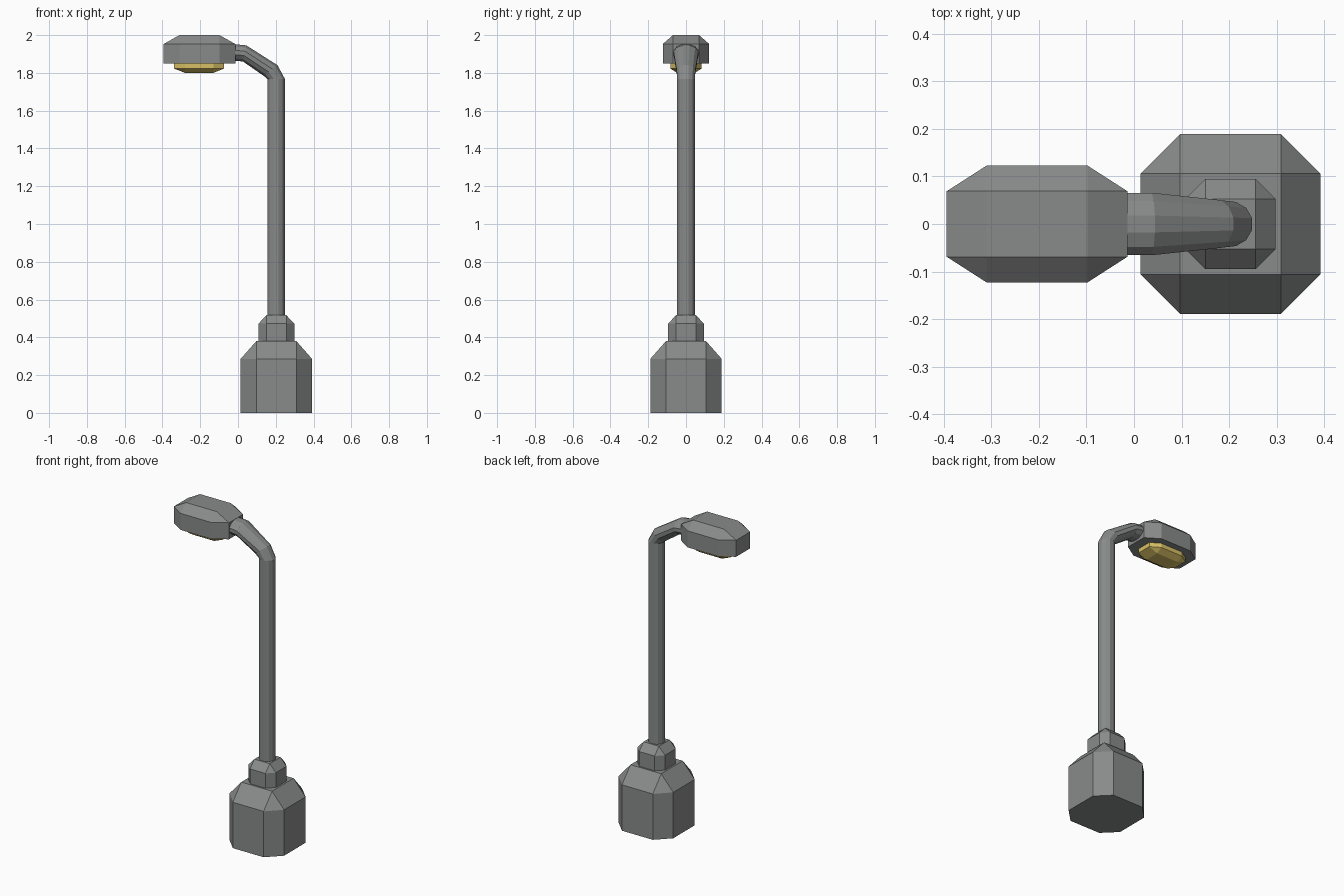
import bpy, bmesh, math

if "Cube" in bpy.data.objects:
    bpy.data.objects.remove(bpy.data.objects["Cube"])


def material(name, rgb):
    m = bpy.data.materials.new(name)
    m.diffuse_color = (*rgb, 1)
    m.use_nodes = True
    m.node_tree.nodes["Principled BSDF"].inputs["Base Color"].default_value = m.diffuse_color
    return m


GREY = material("grey metal", (0.25, 0.26, 0.255))
YELLOW = material("yellow lamp", (0.68, 0.52, 0.13))


def loft(name, rings, mat):
    """Skin a list of equal-length point rings and cap both ends."""
    bm = bmesh.new()
    vs = [[bm.verts.new(p) for p in r] for r in rings]
    n = len(vs[0])
    for a, b in zip(vs, vs[1:]):
        for i in range(n):
            j = (i + 1) % n
            bm.faces.new((a[i], a[j], b[j], b[i]))
    bm.faces.new(vs[0][::-1])
    bm.faces.new(vs[-1])
    bmesh.ops.remove_doubles(bm, verts=bm.verts, dist=1e-4)
    bmesh.ops.recalc_face_normals(bm, faces=bm.faces)
    me = bpy.data.meshes.new(name)
    bm.to_mesh(me)
    bm.free()
    me.materials.append(mat)
    ob = bpy.data.objects.new(name, me)
    bpy.context.collection.objects.link(ob)
    return ob


def chamfered_box(name, cx, outer, inner, z0, z1, z2, mat):
    """Cut-corner prism from z0 to z1, sloping in to a rectangle at z2."""
    (ox, oy), (ix, iy) = outer, inner
    octagon = [(ox, -iy), (ox, iy), (ix, oy), (-ix, oy),
               (-ox, iy), (-ox, -iy), (-ix, -oy), (ix, -oy)]
    rect = [(math.copysign(ix, x), math.copysign(iy, y)) for x, y in octagon]
    rings = [[(cx + x, y, z) for x, y in pts]
             for pts, z in ((octagon, z0), (octagon, z1), (rect, z2))]
    return loft(name, rings, mat)


# Base and collar
chamfered_box("base", 0.203, (0.189, 0.189), (0.106, 0.106), 0, 0.286, 0.38, GREY)
chamfered_box("collar", 0.203, (0.095, 0.095), (0.053, 0.053), 0.38, 0.472, 0.517, GREY)

# Lamp head and the glowing panel below it
chamfered_box("lamp_head", -0.204, (0.19, 0.123), (0.106, 0.069), 1.85, 1.953, 2.0, GREY)
chamfered_box("lamp_panel", -0.206, (0.133, 0.083), (0.075, 0.047), 1.85, 1.823, 1.80, YELLOW)

# Pole bending into the widening arm: centre x, z, tilt, radius in plane, radius in y
SIDES = 12
path = [(0.202, 0.515, 0, 0.048, 0.048),
        (0.202, 1.768, 0, 0.048, 0.048),
        (0.172, 1.813, 37, 0.048, 0.052),
        (0.035, 1.903, 78, 0.045, 0.068),
        (-0.015, 1.908, 90, 0.045, 0.068)]
rings = []
for x, z, tilt, ru, ry in path:
    t = math.radians(tilt)
    ring = []
    for i in range(SIDES):
        a = 2 * math.pi * (i + 0.5) / SIDES
        u = ru * math.cos(a)
        ring.append((x + u * math.cos(t), ry * math.sin(a), z + u * math.sin(t)))
    rings.append(ring)
loft("pole_and_arm", rings, GREY)
